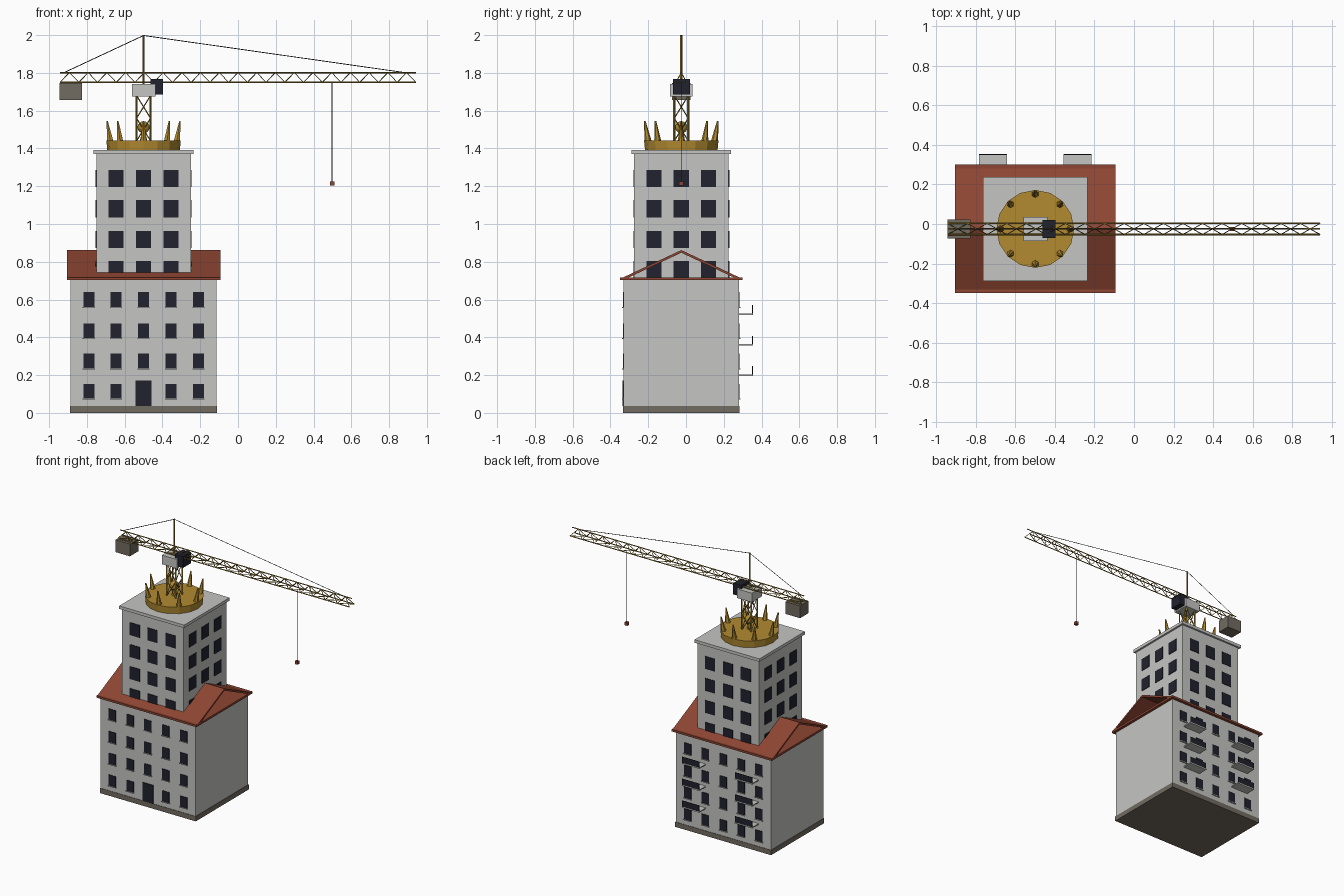
import bpy, bmesh, math
from mathutils import Vector

if "Cube" in bpy.data.objects:
    bpy.data.objects.remove(bpy.data.objects["Cube"])

CX, CY = -0.5, -0.025      # shared centre of house, tower and crane


def material(name, rgb):
    m = bpy.data.materials.new(name)
    m.diffuse_color = (*rgb, 1)
    m.use_nodes = True
    m.node_tree.nodes["Principled BSDF"].inputs["Base Color"].default_value = m.diffuse_color
    return m


WALL = material("wall_grey", (0.56, 0.56, 0.55))
ROOF = material("brick_red", (0.27, 0.06, 0.032))
GOLD = material("gold", (0.45, 0.26, 0.03))
GLASS = material("dark_glass", (0.015, 0.016, 0.026))
STONE = material("stone_brown", (0.17, 0.15, 0.12))
STEEL = material("crane_yellow", (0.30, 0.20, 0.03))
WIRE = material("dark_cable", (0.04, 0.04, 0.04))


def finish(bm, name, mat):
    bmesh.ops.recalc_face_normals(bm, faces=bm.faces)
    me = bpy.data.meshes.new(name)
    bm.to_mesh(me)
    bm.free()
    me.materials.append(mat)
    ob = bpy.data.objects.new(name, me)
    bpy.context.collection.objects.link(ob)
    return ob


def add_box(bm, x0, x1, y0, y1, z0, z1):
    vs = bmesh.ops.create_cube(bm, size=1)["verts"]
    for v in vs:
        v.co = Vector(((x0 + x1) / 2 + v.co.x * (x1 - x0),
                       (y0 + y1) / 2 + v.co.y * (y1 - y0),
                       (z0 + z1) / 2 + v.co.z * (z1 - z0)))


def boxes(name, mat, *dims):
    bm = bmesh.new()
    for d in dims:
        add_box(bm, *d)
    return finish(bm, name, mat)


def add_rod(bm, a, b, r1, r2=None, sides=4):
    a, b = Vector(a), Vector(b)
    d = b - a
    vs = bmesh.ops.create_cone(bm, cap_ends=True, segments=sides, radius1=r1,
                               radius2=r1 if r2 is None else r2, depth=d.length)["verts"]
    rot = Vector((0, 0, 1)).rotation_difference(d.normalized()).to_matrix()
    for v in vs:
        v.co = rot @ v.co + (a + b) / 2


def rods(name, mat, pairs, r):
    bm = bmesh.new()
    for a, b in pairs:
        add_rod(bm, a, b, r)
    return finish(bm, name, mat)


# House body and plinth
X0, X1, Y0, Y1 = -0.887, -0.113, -0.33, 0.28
boxes("house_walls", WALL, (X0, X1, Y0, Y1, 0.03, 0.705))
boxes("plinth", STONE, (X0 - .003, X1 + .003, Y0 - .003, Y1 + .003, 0, 0.036))

# House windows, front and back, plus the door
cols = [CX + i * 0.145 for i in range(-2, 3)]
rows = [0.115, 0.275, 0.435, 0.6]
panes, sills = [], []
for x in cols:
    for i, z in enumerate(rows):
        for y, s in ((Y0, -1), (Y1, 1)):
            if x == cols[2] and i == 0 and s < 0:
                continue
            ya, yb = sorted((y - s * .002, y + s * .004))
            panes.append((x - .029, x + .029, ya, yb, z - .039, z + .039))
            ya, yb = sorted((y - s * .002, y + s * .009))
            sills.append((x - .032, x + .032, ya, yb, z - .044, z - .039))
boxes("house_windows", GLASS, *panes)
boxes("window_sills", WALL, *sills)
boxes("front_door", GLASS, (CX - .043, CX + .043, Y0 - .005, Y0 + .002, .036, .172))

# Back balconies with railings
slabs, rails = [], []
for x in (CX - .215, CX + .215):
    for z in (0.2, 0.36, 0.522):
        slabs.append((x - .071, x + .071, Y1 - .005, .354, z - .004, z + .004))
        rails.append((x - .07, x + .07, .35, .3535, z + .004, z + .048))
boxes("balcony_slabs", WALL, *slabs)
boxes("balcony_railings", GLASS, *rails)

# Roof: eaves slab and two sloping sheets with open gables
RX0, RX1 = -0.906, -0.093
boxes("roof_eaves", ROOF, (RX0, RX1, CY - .325, CY + .325, .703, .718))
bm = bmesh.new()
profile = [(-.31, .716), (0, .862), (.31, .716), (.28, .716), (0, .848), (-.28, .716)]
ends = [[bm.verts.new((x, CY + y, z)) for y, z in profile] for x in (RX0, RX1)]
for i in range(6):
    j = (i + 1) % 6
    bm.faces.new((ends[0][i], ends[0][j], ends[1][j], ends[1][i]))
for e in ends:
    bm.faces.new((e[0], e[1], e[4], e[5]))
    bm.faces.new((e[1], e[2], e[3], e[4]))
finish(bm, "roof_slopes", ROOF)

# Tower, windows on all four sides, and cap
H = 0.25
boxes("tower_walls", WALL, (CX - H, CX + H, CY - H, CY + H, .70, 1.375))
panes = []
for t in (-.145, 0, .145):
    for z in (.757, .918, 1.08, 1.241):
        for s in (-1, 1):
            lo, hi = sorted((s * (H - .002), s * (H + .004)))
            panes.append((CX + t - .04, CX + t + .04, CY + lo, CY + hi, z - .046, z + .046))
            panes.append((CX + lo, CX + hi, CY + t - .04, CY + t + .04, z - .046, z + .046))
boxes("tower_windows", GLASS, *panes)
boxes("tower_cap", WALL, (CX - .264, CX + .264, CY - .264, CY + .264, 1.37, 1.392))

# Crown: gold drum, eight leaning spikes and a ball
bm = bmesh.new()
add_rod(bm, (CX, CY, 1.39), (CX, CY, 1.443), .192, .197, 16)
finish(bm, "crown_drum", GOLD)
bm = bmesh.new()
for i in range(8):
    c, s = math.cos(i * math.pi / 4), math.sin(i * math.pi / 4)
    add_rod(bm, (CX + .175 * c, CY + .175 * s, 1.43),
            (CX + .193 * c, CY + .193 * s, 1.545), .02, .004, 6)
finish(bm, "crown_spikes", GOLD)
bm = bmesh.new()
bmesh.ops.create_uvsphere(bm, u_segments=12, v_segments=8, radius=.032)
bmesh.ops.translate(bm, verts=bm.verts, vec=(CX, CY, 1.512))
add_rod(bm, (CX, CY, 1.44), (CX, CY, 1.49), .02, .008, 8)
finish(bm, "crown_ball", GOLD)

# Crane mast: four legs with crossed bracing
M = .037
corners = [(CX + a * M, CY + b * M) for a, b in ((-1, -1), (1, -1), (1, 1), (-1, 1))]
legs = [((*c, 1.40), (*c, 1.69)) for c in corners]
braces = []
for i in range(4):
    p, q = corners[i], corners[(i + 1) % 4]
    for z in (1.44, 1.56):
        braces += [((*p, z), (*q, z + .12)), ((*q, z), (*p, z + .12))]
rods("mast_legs", STEEL, legs, .006)
rods("mast_bracing", STEEL, braces, .003)

# Slewing block, cab, counterweight and peak
boxes("slewing_block", WALL, (CX - .06, CX + .062, CY - .06, CY + .06, 1.675, 1.742))
boxes("operator_cab", GLASS, (-.463, -.398, CY - .045, CY + .045, 1.685, 1.768))
boxes("counterweight", STONE, (-.944, -.827, CY - .049, CY + .049, 1.657, 1.747))
rods("crane_peak", STEEL, [((CX, CY, 1.74), (CX, CY, 2.0))], .006)

# Jib: triangular lattice girder
J, ZB, ZT, W, N = .942, 1.75, 1.802, .028, 19
chords = [((-J, CY, ZT), (J, CY, ZT))]
chords += [((-J, CY + s * W, ZB), (J, CY + s * W, ZB)) for s in (-1, 1)]
lattice = []
step = 2 * J / N
for i in range(N):
    x = -J + i * step
    for s in (-1, 1):
        y = CY + s * W
        lattice += [((x, y, ZB), (x + step / 2, CY, ZT)),
                    ((x + step / 2, CY, ZT), (x + step, y, ZB))]
    lattice.append(((x, CY - W, ZB), (x + step, CY + W, ZB)))
rods("jib_chords", STEEL, chords, .004)
rods("jib_lattice", STEEL, lattice, .0025)

# Stay cables, hoist cable and hook block
rods("cables", WIRE, [((CX, CY, 1.998), (.88, CY, ZT)), ((CX, CY, 1.998), (-.92, CY, ZT)),
                      ((.498, CY, ZB), (.498, CY, 1.22))], .0022)
boxes("hook_block", ROOF, (.487, .51, CY - .011, CY + .011, 1.203, 1.225))
